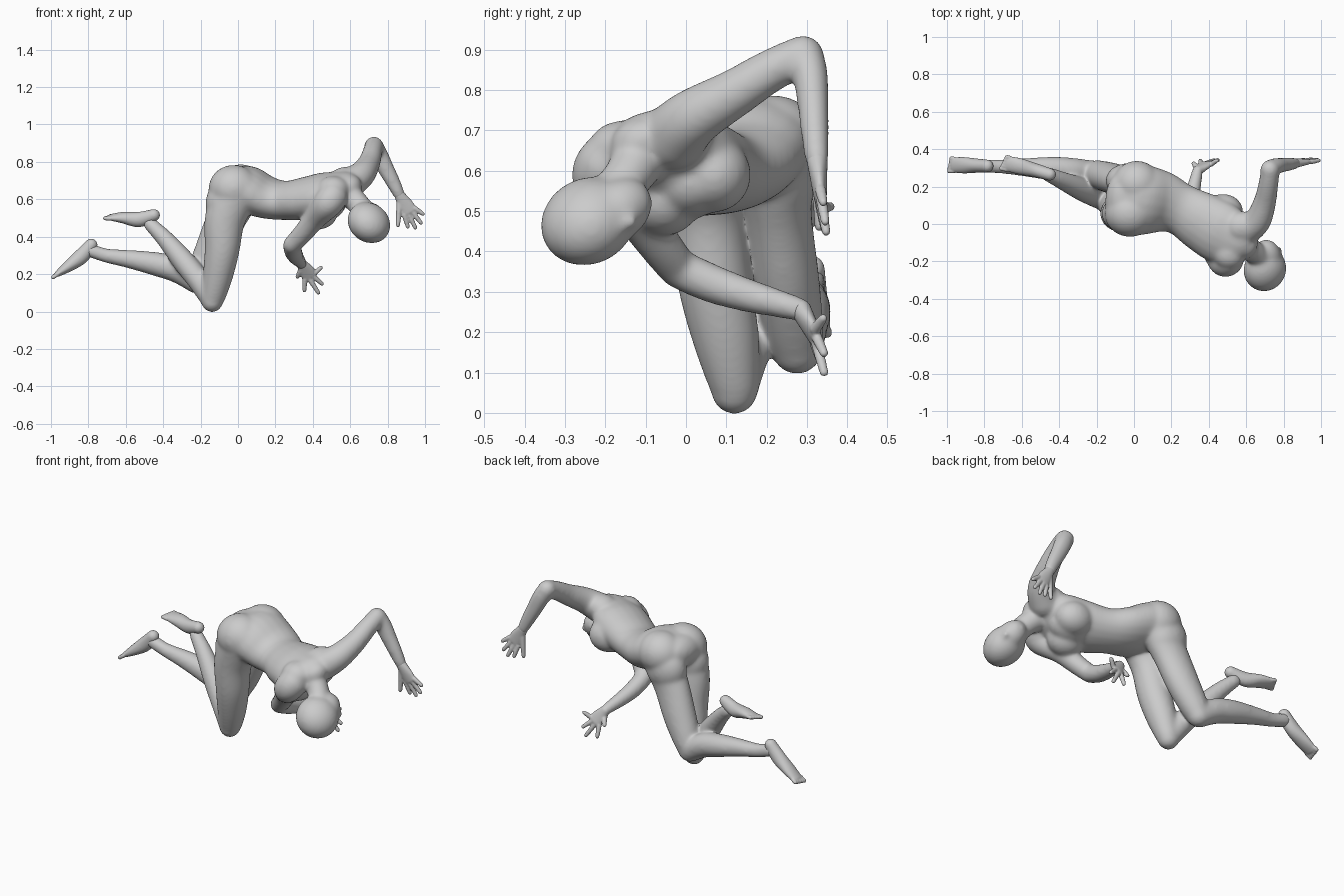
import bpy, bmesh, math
from mathutils import Vector, Matrix

bm = bmesh.new()
N = 20


def catmull(a, b, c, d, t):
    return 0.5 * (2 * b + (c - a) * t + (2 * a - 5 * b + 4 * c - d) * t * t
                  + (3 * b - a - 3 * c + d) * t ** 3)


def tube(sections, side0=(0, 1, 0), side1=None, sub=5):
    """Round-ended limb through (x, y, z, half width, half depth) sections."""
    secs = [Vector(s) if len(s) == 5 else Vector(tuple(s) + (s[3],)) for s in sections]
    s0, s1 = Vector(side0), Vector(side1 or side0)
    path = []
    for i in range(len(secs) - 1):
        a, d = secs[max(i - 1, 0)], secs[min(i + 2, len(secs) - 1)]
        path += [catmull(a, secs[i], secs[i + 1], d, k / sub) for k in range(sub)]
    path.append(secs[-1])
    pts = [Vector(p[:3]) for p in path]
    rings = []
    for i, p in enumerate(path):
        tan = (pts[min(i + 1, len(pts) - 1)] - pts[max(i - 1, 0)]).normalized()
        side = s0.lerp(s1, i / (len(path) - 1))
        side = (side - tan * side.dot(tan)).normalized()
        dep = tan.cross(side)
        caps = [(0, 1)]
        r = min(p[3], p[4])
        arc = [(r * math.sin(a), math.cos(a)) for a in (0.35, 0.7, 1.05, 1.4)]
        if i == 0:
            caps = [(-o, c) for o, c in reversed(arc)] + caps
        if i == len(path) - 1:
            caps = caps + arc
        for off, sc in caps:
            rings.append([bm.verts.new(pts[i] + tan * off
                          + side * (p[3] * sc * math.cos(2 * math.pi * k / N))
                          + dep * (p[4] * sc * math.sin(2 * math.pi * k / N))) for k in range(N)])
    for ra, rb in zip(rings, rings[1:]):
        for k in range(N):
            bm.faces.new((ra[k], ra[(k + 1) % N], rb[(k + 1) % N], rb[k]))
    bm.faces.new(rings[0])
    bm.faces.new(rings[-1])


def ball(center, radii, axes=None):
    rot = Matrix(axes).transposed().to_4x4() if axes else Matrix()
    m = Matrix.Translation(center) @ rot @ Matrix.Diagonal((*radii, 1))
    bmesh.ops.create_uvsphere(bm, u_segments=24, v_segments=16, radius=1, matrix=m)


def hand(wrist, knuckles, side, thumb, tips):
    w, k, s = Vector(wrist), Vector(knuckles), Vector(side).normalized()
    mid = w.lerp(k, 0.6)
    tube([(*w, .027, .025), (*mid, .04, .019), (*k, .042, .015)], side)
    for i, tip in enumerate(tips):
        base = k + s * (-0.033 + 0.022 * i)
        t = Vector(tip)
        tube([(*base, .013), (*(base.lerp(t, .5)), .012), (*t, .010)], (0, 1, .1), sub=3)
    base = w.lerp(k, .35) - s * .02
    tube([(*base, .017), (*base.lerp(Vector(thumb), .55), .0135), (*thumb, .010)], (0, 1, .1), sub=3)


def foot(sections, side):
    tube(sections, side)
    # toes across the front of the foot
    a, b = Vector(sections[-2][:3]), Vector(sections[-1][:3])
    d = (b - a).normalized()
    s = Vector(side)
    s = (s - d * s.dot(d)).normalized()
    for i in range(5):
        p = b + s * (-.034 + .017 * i)
        tube([(*p, .0105), (*(p + d * (.032 - .004 * i)), .0105)], side, sub=2)


def skin(name, voxel, iterations, grow):
    """Fuse the gathered volumes into one smooth skin, and start afresh."""
    global bm
    bmesh.ops.recalc_face_normals(bm, faces=bm.faces[:])
    mesh = bpy.data.meshes.new(name)
    bm.to_mesh(mesh)
    bm.free()
    bm = bmesh.new()
    ob = bpy.data.objects.new(name, mesh)
    bpy.context.collection.objects.link(ob)
    rm = ob.modifiers.new("fuse", 'REMESH')
    rm.mode, rm.voxel_size, rm.use_smooth_shade = 'VOXEL', voxel, True
    sm = ob.modifiers.new("soften", 'SMOOTH')
    sm.factor, sm.iterations = 0.5, iterations
    dp = ob.modifiers.new("grow", 'DISPLACE')
    dp.strength, dp.mid_level = grow, 0


# torso, rolling from level hips to tilted shoulders
tube([(-.06, .13, .67, .15, .09), (.04, .128, .655, .185, .122), (.15, .115, .61, .165, .107),
      (.25, .078, .594, .137, .099), (.36, .015, .605, .157, .109), (.47, -.05, .633, .165, .106),
      (.56, -.10, .672, .13, .07), (.60, -.12, .67, .07, .055)], (.1, .98, .08), (.58, .73, .37))
# buttocks, running down into the thighs
ball((.015, .215, .668), (.125, .12, .116))
ball((-.03, .232, .59), (.118, .09, .12))
ball((-.022, .058, .658), (.132, .124, .122))
ball((-.055, .055, .58), (.115, .095, .125))
# breasts and the rib cage between them
ball((.475, .068, .59), (.105, .09, .09))
ball((.43, -.055, .53), (.10, .09, .088))
ball((.45, .01, .57), (.12, .095, .085))
# shoulder blades
ball((.51, -.155, .653), (.085, .085, .068))
ball((.575, -.015, .705), (.085, .08, .065))

# neck and head
tube([(.55, -.10, .66, .075), (.63, -.14, .59, .058), (.69, -.20, .51, .06)])
crown = Vector((.3, -.75, -.59)).normalized()
fwd = Vector((.8, .55, -.29))
fwd = (fwd - crown * fwd.dot(crown)).normalized()
left = crown.cross(fwd)
skull = Vector((.70, -.242, .475))
frame = (fwd, left, crown)


def on_head(f, l, c):
    return skull + fwd * f + left * l + crown * c


ball(skull, (.116, .098, .118), frame)
ball(on_head(.043, 0, -.065), (.07, .07, .092), frame)
ball(on_head(.068, 0, -.112), (.035, .036, .03), frame)
tube([(*on_head(.104, 0, -.015), .009), (*on_head(.119, 0, -.055), .014)], left, sub=3)

# raised left arm
tube([(.60, -.03, .685, .08), (.662, .02, .733, .069), (.70, .12, .792, .057),
      (.718, .21, .848, .05), (.728, .29, .886, .047)], (1, 0, 0))
tube([(.725, .292, .886, .047), (.755, .308, .835, .041, .046), (.79, .315, .765, .036, .042),
      (.83, .32, .69, .032, .036), (.862, .325, .625, .027, .029)])
# lowered right arm
tube([(.505, -.195, .61, .078), (.475, -.20, .572, .075), (.41, -.125, .495, .057),
      (.34, -.06, .41, .05), (.29, -.02, .358, .046)], (1, 0, 0))
tube([(.29, -.02, .358, .046), (.295, .06, .322, .045), (.31, .15, .292, .039),
      (.33, .24, .268, .031), (.34, .285, .255, .027)], (1, 0, 0))

# near leg
tube([(0, .045, .66, .105, .122), (-.068, .052, .50, .092, .106), (-.085, .07, .33, .089, .09),
      (-.108, .098, .19, .08, .077), (-.132, .118, .08, .062, .062), (-.138, .12, .054, .055)])
tube([(-.138, .12, .06, .055), (-.205, .15, .16, .058), (-.29, .19, .268, .057),
      (-.39, .235, .388, .044), (-.47, .27, .468, .034)])
# far leg
tube([(.03, .215, .66, .10, .11), (-.06, .228, .50, .08, .102), (-.13, .248, .34, .078, .093),
      (-.19, .265, .22, .072, .076), (-.218, .275, .158, .06)])
tube([(-.22, .275, .158, .06), (-.32, .284, .220, .065), (-.43, .295, .252, .061),
      (-.58, .303, .280, .046), (-.70, .307, .298, .035), (-.785, .31, .325, .034)])
skin("crawling_figure", 0.008, 30, 0.004)

# hands
hand((.862, .325, .625), (.917, .333, .535), (.8, 0, .5), (.855, .33, .46),
     [(.908, .345, .453), (.948, .347, .449), (.978, .345, .474), (.988, .34, .522)])
hand((.34, .285, .255), (.385, .32, .19), (.8, 0, .5), (.318, .325, .185),
     [(.355, .34, .112), (.43, .342, .100), (.449, .342, .148), (.444, .34, .235)])
skin("hands", 0.005, 4, 0.001)

# feet
foot([(-.45, .265, .515, .032), (-.53, .288, .492, .036, .04), (-.61, .308, .502, .043, .03),
      (-.672, .322, .504, .041, .017)], (.2, 1, .2))
foot([(-.785, .31, .356, .033), (-.84, .312, .293, .037, .04), (-.91, .314, .240, .043, .029),
      (-.963, .316, .203, .04, .016)], (0, 1, .05))
skin("feet", 0.005, 5, 0.001)
